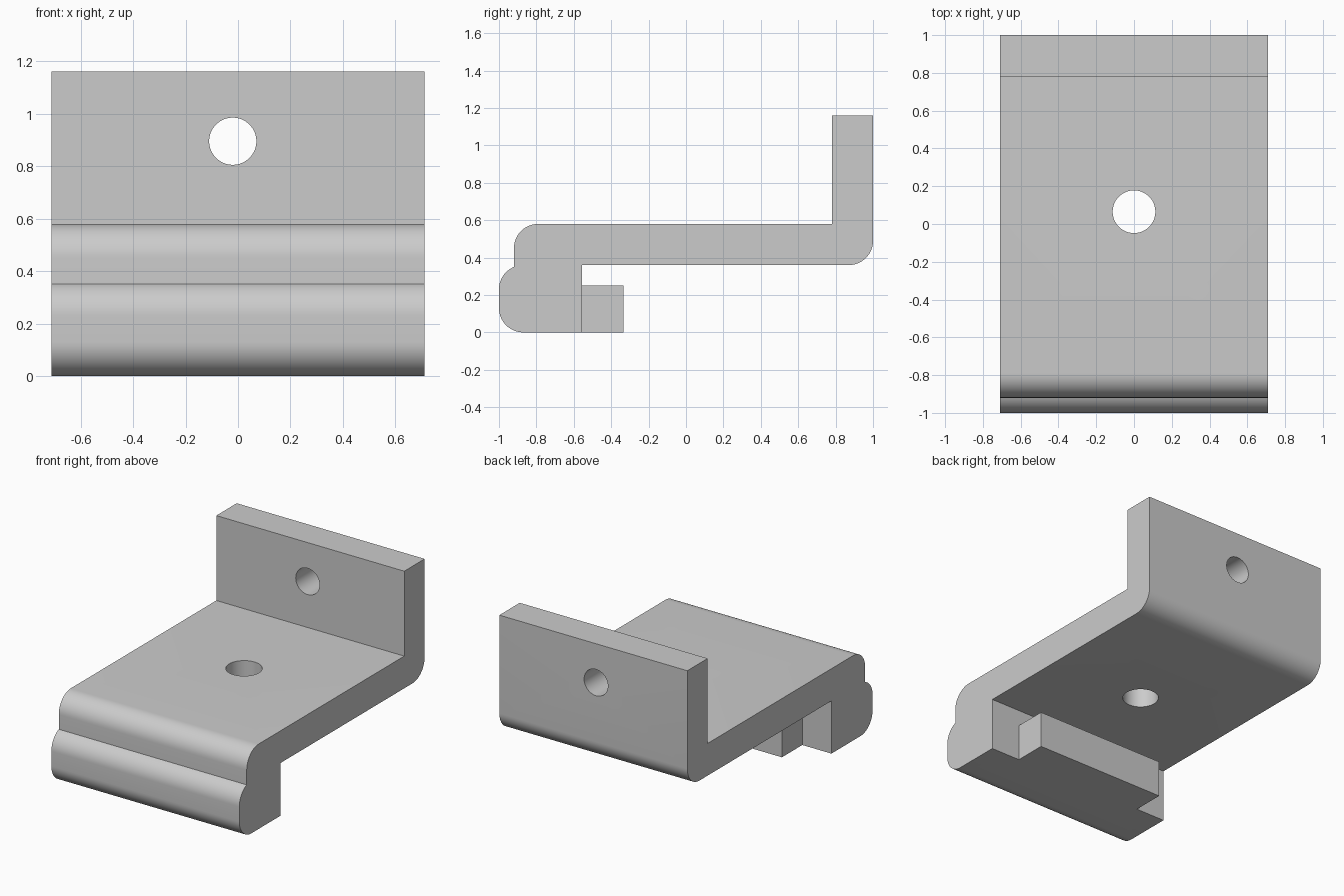
import bpy, bmesh, math
from mathutils import Matrix

if "Cube" in bpy.data.objects:
    bpy.data.objects.remove(bpy.data.objects["Cube"])

HALF_W, R = 0.71, 0.13

def add_object(name, bm):
    bmesh.ops.recalc_face_normals(bm, faces=bm.faces)
    mesh = bpy.data.meshes.new(name)
    bm.to_mesh(mesh)
    bm.free()
    obj = bpy.data.objects.new(name, mesh)
    bpy.context.collection.objects.link(obj)
    return obj

def arc(cy, cz, start, end, steps=14):
    angles = [math.radians(start + (end - start) * i / steps) for i in range(steps + 1)]
    return [(cy + R * math.cos(a), cz + R * math.sin(a)) for a in angles]

def extrude_profile(name, points, half_width):
    bm = bmesh.new()
    face = bm.faces.new([bm.verts.new((-half_width, y, z)) for y, z in points])
    ext = bmesh.ops.extrude_face_region(bm, geom=[face])
    verts = [v for v in ext["geom"] if isinstance(v, bmesh.types.BMVert)]
    bmesh.ops.translate(bm, verts=verts, vec=(2 * half_width, 0, 0))
    return add_object(name, bm)

def hole_cutter(name, radius, location, rotation=0):
    bm = bmesh.new()
    m = Matrix.Translation(location) @ Matrix.Rotation(rotation, 4, 'X')
    bmesh.ops.create_cone(bm, cap_ends=True, segments=64, radius1=radius,
                          radius2=radius, depth=0.5, matrix=m)
    return add_object(name, bm)

def boolean(target, tool, operation):
    mod = target.modifiers.new(tool.name, 'BOOLEAN')
    mod.operation, mod.solver, mod.object = operation, 'EXACT', tool
    bpy.context.view_layer.objects.active = target
    bpy.ops.object.modifier_apply(modifier=mod.name)
    bpy.data.objects.remove(tool)

# Bent plate with a hooked lip in front and an upright flange at the back
profile = arc(-1 + R, R, 270, 180)                                   # lip bottom
profile += arc(-1 + R, 0.36 - R, 180, 180 - math.degrees(math.acos(0.05 / R)))
profile += arc(-0.92 + R, 0.58 - R, 180, 90)                         # plate front
profile += [(0.78, 0.58), (0.78, 1.16), (1, 1.16)]                   # flange
profile += arc(1 - R, 0.36 + R, 0, -90)                              # outer bend
profile += [(-0.555, 0.36), (-0.555, 0)]
bracket = extrude_profile("bracket", profile, HALF_W)

# Locating tab behind the lip
tab = extrude_profile("tab", [(-0.65, 0), (-0.335, 0), (-0.335, 0.25), (-0.65, 0.25)], 0.49)
boolean(bracket, tab, 'UNION')

# Screw holes through plate and flange
boolean(bracket, hole_cutter("plate_hole", 0.113, (0, 0.065, 0.47)), 'DIFFERENCE')
boolean(bracket, hole_cutter("flange_hole", 0.09, (-0.02, 0.89, 0.895), math.pi / 2), 'DIFFERENCE')

# Plain grey finish
grey = bpy.data.materials.new("light grey")
grey.diffuse_color = (0.6, 0.6, 0.6, 1)
grey.use_nodes = True
grey.node_tree.nodes["Principled BSDF"].inputs["Base Color"].default_value = grey.diffuse_color
bracket.data.materials.clear()
bracket.data.materials.append(grey)

bpy.ops.object.select_all(action='DESELECT')
bracket.select_set(True)
bpy.context.view_layer.objects.active = bracket
bpy.ops.object.shade_smooth_by_angle(angle=math.radians(30))
